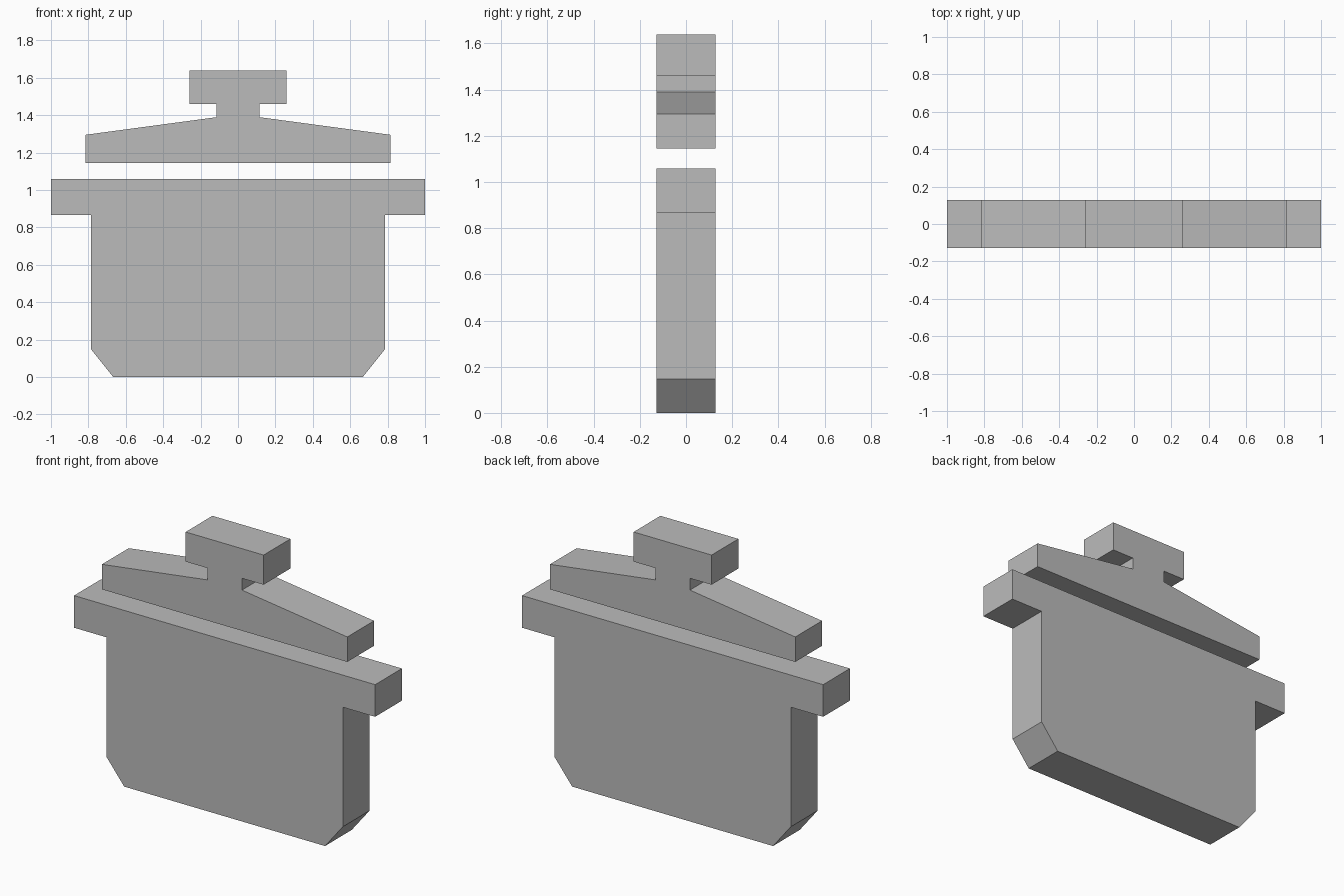
import bpy
import bmesh

cube = bpy.data.objects.get("Cube")
if cube:
    bpy.data.objects.remove(cube, do_unlink=True)

DEPTH = 0.254

# Single flat grey
grey = bpy.data.materials.new("plain grey")
grey.use_nodes = True
colour = (0.5, 0.5, 0.5, 1)
grey.diffuse_color = colour
grey.node_tree.nodes["Principled BSDF"].inputs["Base Color"].default_value = colour


def extruded_profile(name, half):
    """Mirror a right-hand outline (bottom to top) and extrude it along y."""
    outline = half + [(-x, z) for x, z in reversed(half)]
    bm = bmesh.new()
    face = bm.faces.new([bm.verts.new((x, -DEPTH / 2, z)) for x, z in outline])
    result = bmesh.ops.extrude_face_region(bm, geom=[face])
    back = [v for v in result["geom"] if isinstance(v, bmesh.types.BMVert)]
    bmesh.ops.translate(bm, verts=back, vec=(0, DEPTH, 0))
    bmesh.ops.recalc_face_normals(bm, faces=bm.faces)
    mesh = bpy.data.meshes.new(name)
    bm.to_mesh(mesh)
    bm.free()
    mesh.materials.append(grey)
    obj = bpy.data.objects.new(name, mesh)
    bpy.context.collection.objects.link(obj)
    return obj


# Pot body with chamfered base and side handles
extruded_profile("pot_body", [
    (0.667, 0), (0.785, 0.147), (0.785, 0.865), (1, 0.865), (1, 1.058)])

# Sloping lid with neck and knob
extruded_profile("pot_lid", [
    (0.815, 1.145), (0.815, 1.295), (0.115, 1.389),
    (0.115, 1.46), (0.259, 1.46), (0.259, 1.638)])
